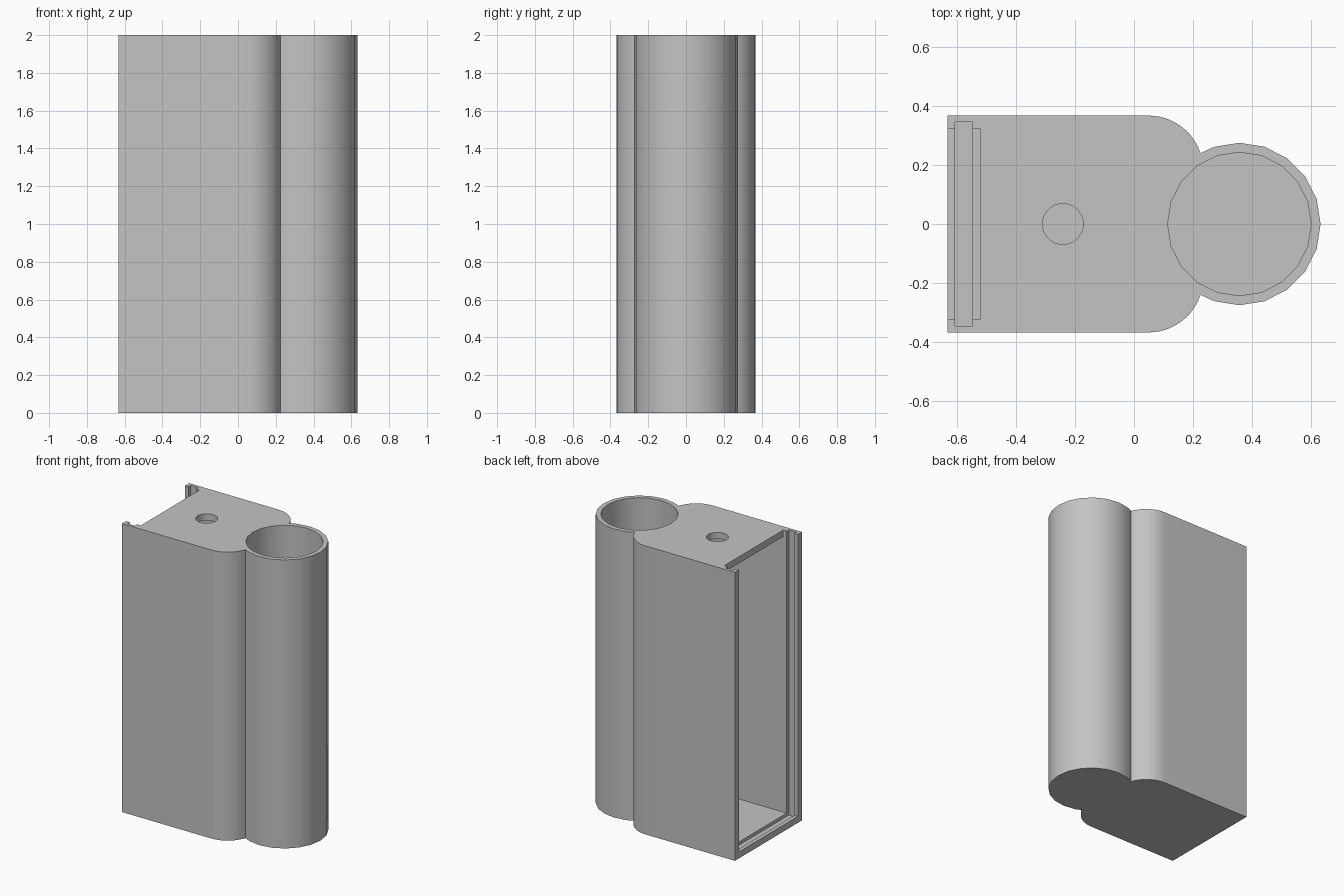
import bpy
import bmesh
from math import sin, cos, radians

default_cube = bpy.data.objects.get("Cube")
if default_cube:
    bpy.data.objects.remove(default_cube, do_unlink=True)

HEIGHT = 2.0
WALL = 0.045
BACK = -0.632          # open side of the box
HALF = 0.367           # half width of the box
TUBE_X, TUBE_R, BORE_R = 0.357, 0.275, 0.243

grey = bpy.data.materials.new("plain_grey")
grey.use_nodes = True
colour = (0.55, 0.55, 0.55, 1)
grey.diffuse_color = colour
grey.node_tree.nodes["Principled BSDF"].inputs["Base Color"].default_value = colour


def arc(cx, cy, r, start, stop, step):
    return [(cx + r * cos(radians(a)), cy + r * sin(radians(a)))
            for a in range(start, stop, step)]


def prism(name, outline, z0, z1):
    """Extrude a closed outline from z0 up to z1."""
    bm = bmesh.new()
    face = bm.faces.new([bm.verts.new((x, y, z0)) for x, y in outline])
    top = bmesh.ops.extrude_face_region(bm, geom=[face])["geom"]
    verts = [g for g in top if isinstance(g, bmesh.types.BMVert)]
    bmesh.ops.translate(bm, vec=(0, 0, z1 - z0), verts=verts)
    bmesh.ops.recalc_face_normals(bm, faces=bm.faces)
    mesh = bpy.data.meshes.new(name)
    bm.to_mesh(mesh)
    bm.free()
    mesh.materials.append(grey)
    obj = bpy.data.objects.new(name, mesh)
    bpy.context.collection.objects.link(obj)
    return obj


def block(name, x0, x1, half_y, z0, z1):
    return prism(name, [(x0, -half_y), (x1, -half_y), (x1, half_y), (x0, half_y)], z0, z1)


# Outer shell: box with rounded shoulders running into a round tube
shoulder = [(BACK, HALF)] + arc(0.05, HALF - 0.184, 0.184, 90, 17, -6)
tube = arc(TUBE_X, 0, TUBE_R, 108, -109, -18)
mirrored = [(x, -y) for x, y in reversed(shoulder)]
holder = prism("holder_body", shoulder + tube + mirrored, 0, HEIGHT)

# Hollows: storage cavity, lid opening, lid groove, roof hole and tube bore
cutters = [
    block("cavity_cutter", BACK - 0.1, 0.04, 0.322, WALL, HEIGHT - WALL),
    block("lid_opening_cutter", BACK - 0.1, -0.52, 0.322, WALL, HEIGHT + 0.1),
    block("lid_groove_cutter", -0.606, -0.547, 0.345, WALL / 2, HEIGHT + 0.1),
    prism("roof_hole_cutter", arc(-0.241, 0, 0.069, 0, 360, 10), HEIGHT - 0.3, HEIGHT + 0.1),
    prism("tube_bore_cutter", arc(TUBE_X, 0, BORE_R, 0, 360, 18), WALL, HEIGHT + 0.1),
]

bpy.ops.object.select_all(action="DESELECT")
holder.select_set(True)
bpy.context.view_layer.objects.active = holder
for cutter in cutters:
    cutter.hide_render = True
    cut = holder.modifiers.new(cutter.name, "BOOLEAN")
    cut.operation = "DIFFERENCE"
    cut.solver = "EXACT"
    cut.object = cutter
    bpy.ops.object.modifier_apply(modifier=cut.name)
    bpy.data.objects.remove(cutter, do_unlink=True)

bpy.ops.object.shade_smooth_by_angle(angle=radians(30))
